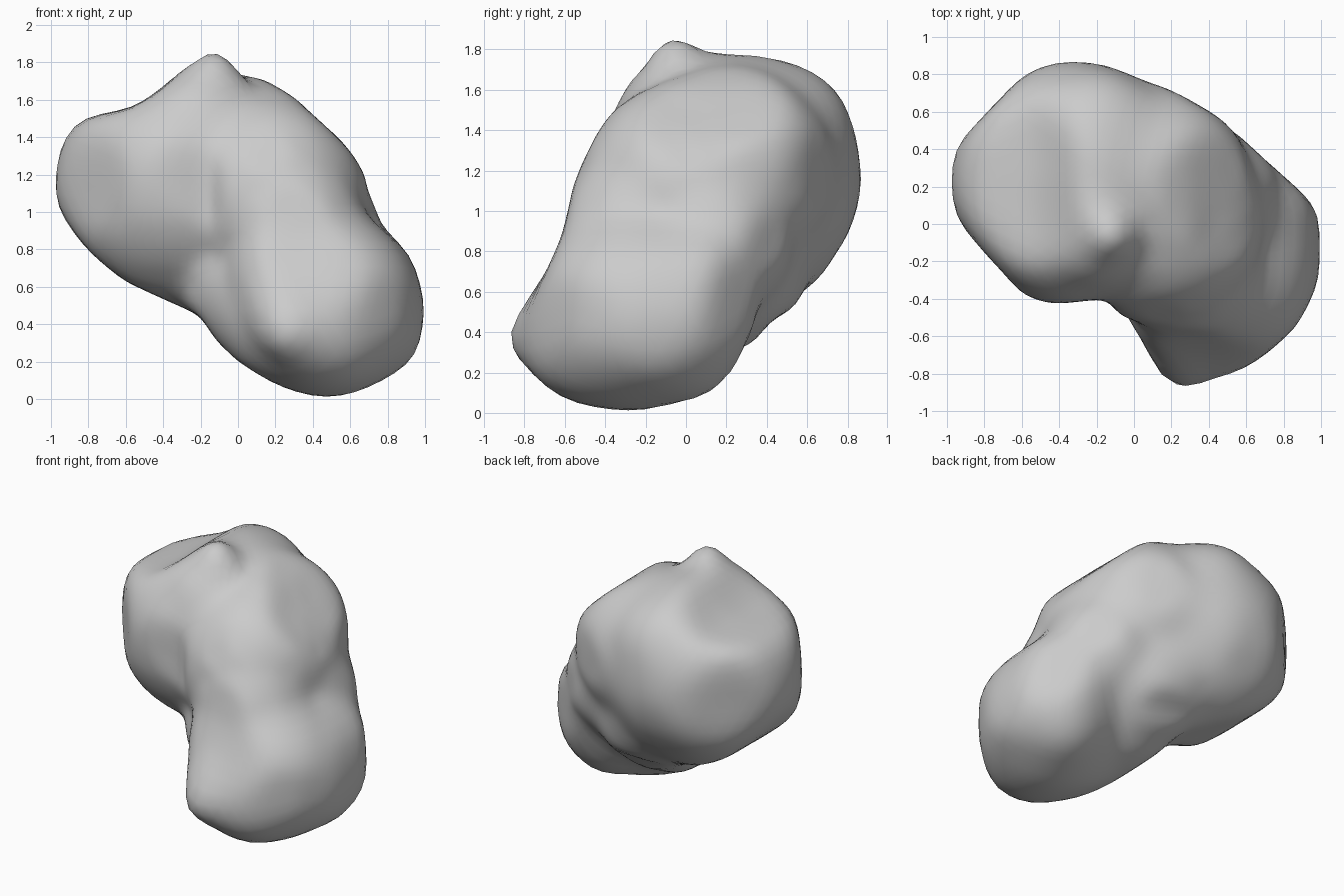
import bpy
import bmesh
import math
from mathutils import Vector

default_cube = bpy.data.objects.get("Cube")
if default_cube:
    bpy.data.objects.remove(default_cube, do_unlink=True)

# Stone material
stone = bpy.data.materials.new("stone grey")
stone.use_nodes = True
grey = (.6, .6, .6, 1)
stone.diffuse_color = grey
stone.node_tree.nodes["Principled BSDF"].inputs["Base Color"].default_value = grey

# Outlines that trim the rock along each axis
front_outline = [
    (-.12, 1.91), (-.25, 1.82), (-.4, 1.67), (-.58, 1.55), (-.82, 1.52), (-.98, 1.39),
    (-1.01, 1.2), (-.98, 1.02), (-.81, .79), (-.6, .62), (-.2, .44), (-.13, .32),
    (0, .19), (.22, .06), (.46, -.01), (.7, .03), (.96, .19), (1.01, .5), (.93, .79),
    (.79, .9), (.72, 1.15), (.59, 1.35), (.3, 1.62), (0, 1.8)]
side_outline = [
    (-.06, 1.91), (.18, 1.78), (.4, 1.78), (.63, 1.73), (.79, 1.63), (.92, 1.26),
    (.82, .9), (.66, .65), (.53, .51), (.4, .44), (.29, .19), (.06, .04), (-.3, -.01),
    (-.6, .05), (-.81, .19), (-.94, .33), (-.92, .46), (-.71, .66), (-.61, .9),
    (-.56, 1.15), (-.45, 1.38), (-.36, 1.52), (-.31, 1.74), (-.2, 1.82)]
top_outline = [
    (-.35, .92), (-.24, .91), (0, .81), (.2, .72), (.45, .58), (1.01, .07), (1, -.3),
    (.88, -.55), (.7, -.71), (.58, -.79), (.22, -.94), (.11, -.9), (.03, -.65),
    (-.15, -.4), (-.47, -.44), (-.6, -.38), (-.96, .02), (-1.01, .2), (-.96, .42),
    (-.6, .8)]

# Rounded masses: centre and radius
masses = [
    ((-.33, .22, 1.15), .66),    # head
    ((-.2, .5, 1.4), .32),       # rear crown
    ((-.2, -.08, 1.5), .25),     # top ridge
    ((-.12, -.06, 1.77), .12),   # peak
    ((-.35, -.22, 1.3), .2),     # brow
    ((.15, 0, 1.1), .54),        # front shoulder
    ((.1, .22, 1.2), .52),       # rear shoulder
    ((-.05, .2, .85), .45),      # back
    ((.1, .2, .7), .38),         # lower back
    ((.4, .15, .85), .38),       # rear waist
    ((.3, -.25, .9), .38),       # front waist
    ((.1, -.05, .6), .4),        # belly
    ((.3, -.4, .65), .34),       # shin
    ((.48, -.28, .5), .5),       # foot
    ((.25, -.3, .42), .34),      # sole
    ((.45, -.5, .35), .32),      # toe
    ((.25, -.73, .38), .18),     # front knob
    ((.6, -.02, .35), .3),       # heel
    ((.65, -.02, .55), .38),     # upper heel
    ((.78, -.15, .4), .26),      # heel corner
]
masses = [(Vector(centre), radius) for centre, radius in masses]
BLEND = .03


def in_masses(point):
    """True inside the softly blended masses."""
    total = sum(math.exp(min((radius - (point - centre).length) / BLEND, 20))
                for centre, radius in masses)
    return total > 1


def in_outline(u, v, outline):
    """Even-odd test of a point against a closed outline."""
    inside = False
    previous = outline[-1]
    for current in outline:
        if (current[1] > v) != (previous[1] > v):
            slope = (previous[0] - current[0]) / (previous[1] - current[1])
            if u < current[0] + slope * (v - current[1]):
                inside = not inside
        previous = current
    return inside


def in_rock(point):
    x, y, z = point
    return (in_masses(point)
            and in_outline(x, z, front_outline)
            and in_outline(y, z, side_outline)
            and in_outline(x, y, top_outline))


# Push every vertex of a sphere out to the rock surface
core = Vector((.08, 0, .95))
bm = bmesh.new()
bmesh.ops.create_icosphere(bm, subdivisions=5, radius=1)
for vert in bm.verts:
    direction = vert.co.normalized()
    reach = 1.4
    while reach > .2 and not in_rock(core + direction * reach):
        reach -= .01
    vert.co = core + direction * reach

# Wear down the trimmed edges
for _ in range(3):
    bmesh.ops.smooth_vert(bm, verts=bm.verts, factor=.5,
                          use_axis_x=True, use_axis_y=True, use_axis_z=True)

bmesh.ops.recalc_face_normals(bm, faces=bm.faces)
for face in bm.faces:
    face.smooth = True

mesh = bpy.data.meshes.new("rock")
bm.to_mesh(mesh)
bm.free()
mesh.materials.append(stone)
rock = bpy.data.objects.new("rock", mesh)
bpy.context.collection.objects.link(rock)
